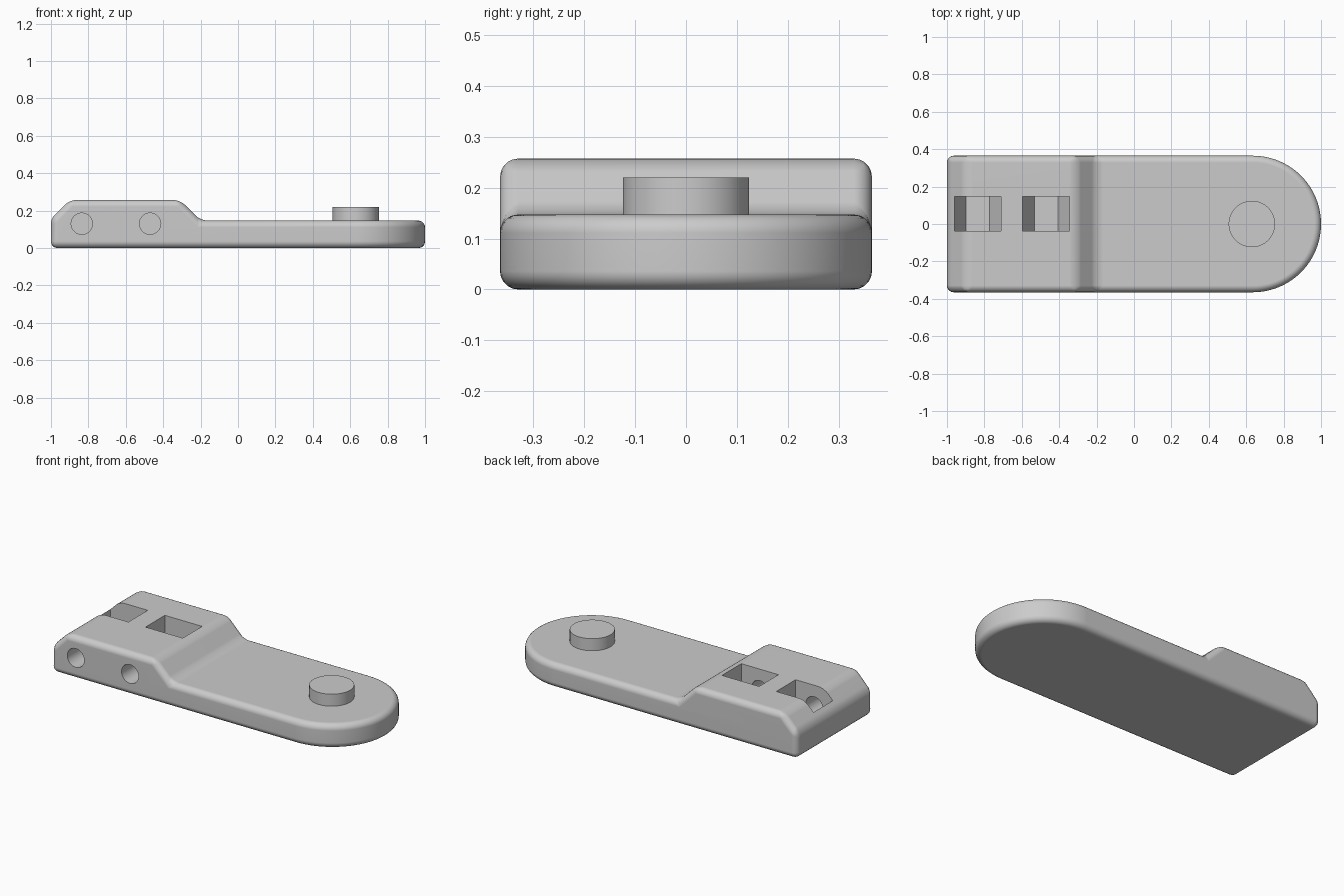
import bpy, bmesh, math

if "Cube" in bpy.data.objects:
    bpy.data.objects.remove(bpy.data.objects["Cube"], do_unlink=True)

HALF_W, PEG_X, PEG_R = 0.365, 0.63, 0.124
BOLT_X, BOLT_Z, BOLT_R, NUT_R = (-0.835, -0.47), 0.13, 0.057, 0.125

grey = bpy.data.materials.new("Plain grey")
grey.use_nodes = True
colour = (0.6, 0.6, 0.6, 1)
grey.diffuse_color = colour
grey.node_tree.nodes["Principled BSDF"].inputs["Base Color"].default_value = colour


def prism(name, points, axis, low, high, helper=False):
    """Extrude an outline along y (points are x, z) or z (points are x, y)."""
    bm = bmesh.new()
    place = (lambda a, b: (a, low, b)) if axis == "y" else (lambda a, b: (a, b, low))
    face = bm.faces.new([bm.verts.new(place(*p)) for p in points])
    out = bmesh.ops.extrude_face_region(bm, geom=[face])
    verts = [v for v in out["geom"] if isinstance(v, bmesh.types.BMVert)]
    shift = (0, high - low, 0) if axis == "y" else (0, 0, high - low)
    bmesh.ops.translate(bm, verts=verts, vec=shift)
    bmesh.ops.recalc_face_normals(bm, faces=bm.faces)
    mesh = bpy.data.meshes.new(name)
    bm.to_mesh(mesh)
    bm.free()
    mesh.materials.append(grey)
    obj = bpy.data.objects.new(name, mesh)
    bpy.context.collection.objects.link(obj)
    obj.hide_render = helper
    return obj


def arc(cx, cy, r, start, end, steps):
    return [(cx + r * math.cos(math.radians(start + (end - start) * i / steps)),
             cy + r * math.sin(math.radians(start + (end - start) * i / steps)))
            for i in range(steps + 1)]


def boolean(obj, cutter, operation):
    mod = obj.modifiers.new(cutter.name, "BOOLEAN")
    mod.object, mod.operation, mod.solver = cutter, operation, "EXACT"


def finish(obj):
    """Apply the modifiers and smooth everything but the sharp edges."""
    bpy.ops.object.select_all(action="DESELECT")
    obj.select_set(True)
    bpy.context.view_layer.objects.active = obj
    for mod in list(obj.modifiers):
        bpy.ops.object.modifier_apply(modifier=mod.name)
    bpy.ops.object.shade_smooth_by_angle(angle=math.radians(30))
    obj.modifiers.new("Even shading", "WEIGHTED_NORMAL").keep_sharp = True


# Stepped side profile trimmed to a round-ended plan
side = [(-1, 0), (1.2, 0), (1.2, 0.147), (-0.2, 0.147),
        (-0.31, 0.257), (-0.9, 0.257), (-1, 0.157)]
body = prism("arm_body", side, "y", -0.5, 0.5)
plan = [(-1.3, -HALF_W)] + arc(1 - HALF_W, 0, HALF_W, -90, 90, 48) + [(-1.3, HALF_W)]
helpers = [prism("plan_trim", plan, "z", -0.2, 0.5, True)]
boolean(body, helpers[0], "INTERSECT")

# Rounded outer edges
bevel = body.modifiers.new("Rounded edges", "BEVEL")
bevel.width, bevel.segments = 0.036, 5
bevel.limit_method, bevel.angle_limit = "ANGLE", math.radians(30)

# Hexagonal nut slots open at the top, with bolt holes from the front
for i, x in enumerate(BOLT_X):
    slot = arc(x, BOLT_Z, NUT_R, 180, 360, 3) + [(x + NUT_R, 0.4), (x - NUT_R, 0.4)]
    helpers.append(prism(f"nut_slot_cutter_{i}", slot, "y", -0.038, 0.148, True))
    hole = arc(x, BOLT_Z, BOLT_R, 0, 360, 40)[:-1]
    helpers.append(prism(f"bolt_hole_cutter_{i}", hole, "y", -0.6, 0.05, True))
for cutter in helpers[1:]:
    boolean(body, cutter, "DIFFERENCE")
finish(body)

for helper in helpers:
    bpy.data.objects.remove(helper, do_unlink=True)

# Round pivot peg on the thin end
peg = prism("pivot_peg", arc(PEG_X, 0, PEG_R, 0, 360, 64)[:-1], "z", 0.12, 0.22)
finish(peg)
